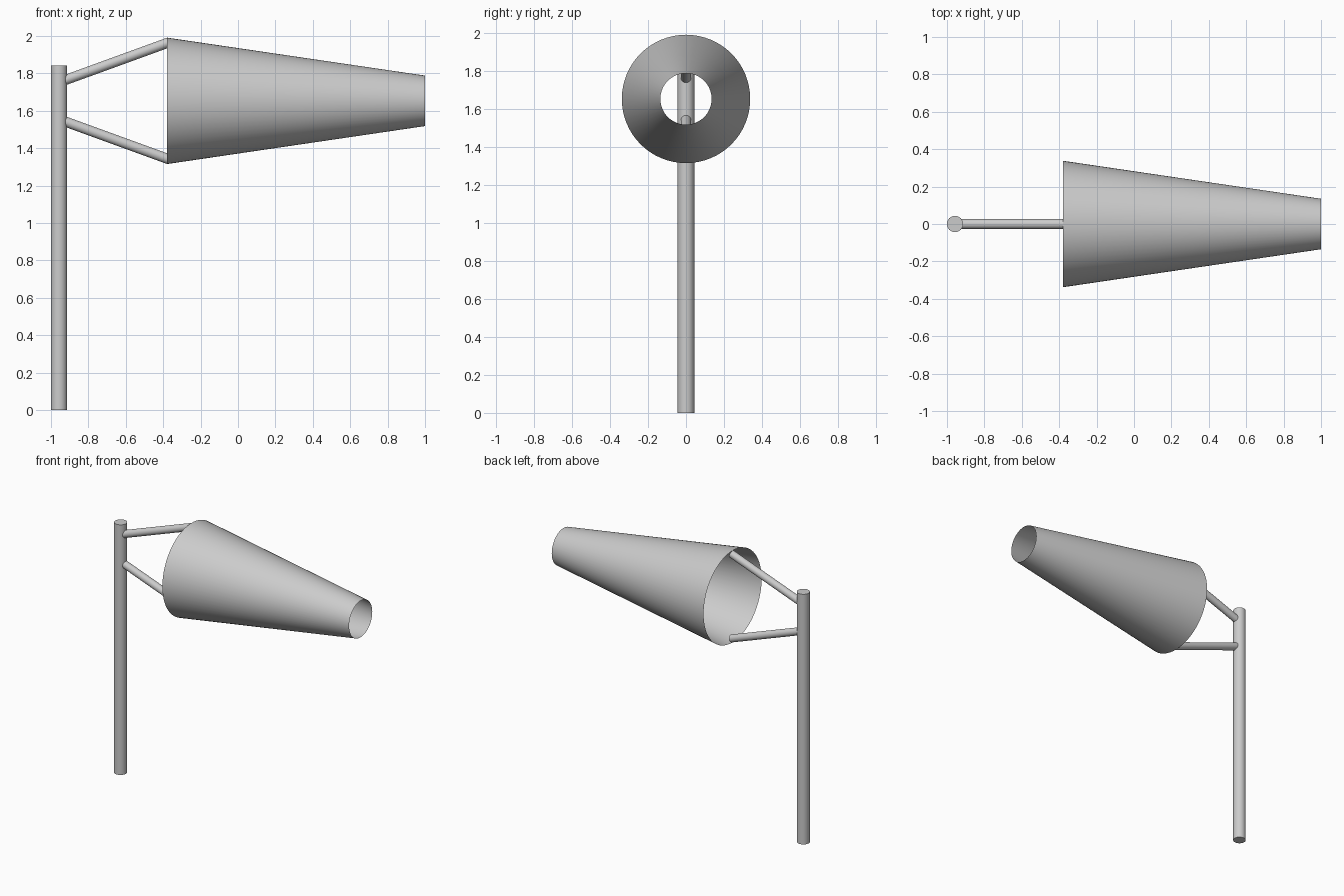
import bpy, bmesh, math
from mathutils import Vector

if "Cube" in bpy.data.objects:
    bpy.data.objects.remove(bpy.data.objects["Cube"])

AXIS_Z = 1.653  # height of the sock's axis


def finish(name, bm):
    bmesh.ops.recalc_face_normals(bm, faces=bm.faces)
    mesh = bpy.data.meshes.new(name)
    bm.to_mesh(mesh)
    bm.free()
    ob = bpy.data.objects.new(name, mesh)
    bpy.context.collection.objects.link(ob)
    bpy.ops.object.select_all(action='DESELECT')
    ob.select_set(True)
    bpy.context.view_layer.objects.active = ob
    bpy.ops.object.shade_smooth_by_angle(angle=math.radians(35))
    return ob


def rod(name, start, end, radius, sides=32):
    start, end = Vector(start), Vector(end)
    axis = end - start
    bm = bmesh.new()
    bmesh.ops.create_cone(bm, cap_ends=True, segments=sides,
                          radius1=radius, radius2=radius, depth=axis.length)
    ob = finish(name, bm)
    ob.location = (start + end) / 2
    ob.rotation_euler = axis.to_track_quat('Z', 'Y').to_euler()
    return ob


# Upright pole
rod("pole", (-0.957, 0, 0), (-0.957, 0, 1.843), 0.0435, 48)

# Two arms, mirrored about the sock's axis
for name, s in (("upper_arm", 1), ("lower_arm", -1)):
    rod(name, (-0.935, 0, AXIS_Z + s * 0.107),
        (-0.371, 0, AXIS_Z + s * 0.312), 0.0268)

# Open, tapering fabric sock with a middle seam loop
bm = bmesh.new()
sides = 64
rings = []
for x, r in ((-0.38, 0.338), (0.33, 0.2335), (1.0, 0.135)):
    rings.append([bm.verts.new((x, r * math.cos(2 * math.pi * i / sides),
                                AXIS_Z + r * math.sin(2 * math.pi * i / sides)))
                  for i in range(sides)])
for a, b in zip(rings, rings[1:]):
    for i in range(sides):
        j = (i + 1) % sides
        bm.faces.new((a[i], a[j], b[j], b[i]))
finish("wind_sock", bm)
